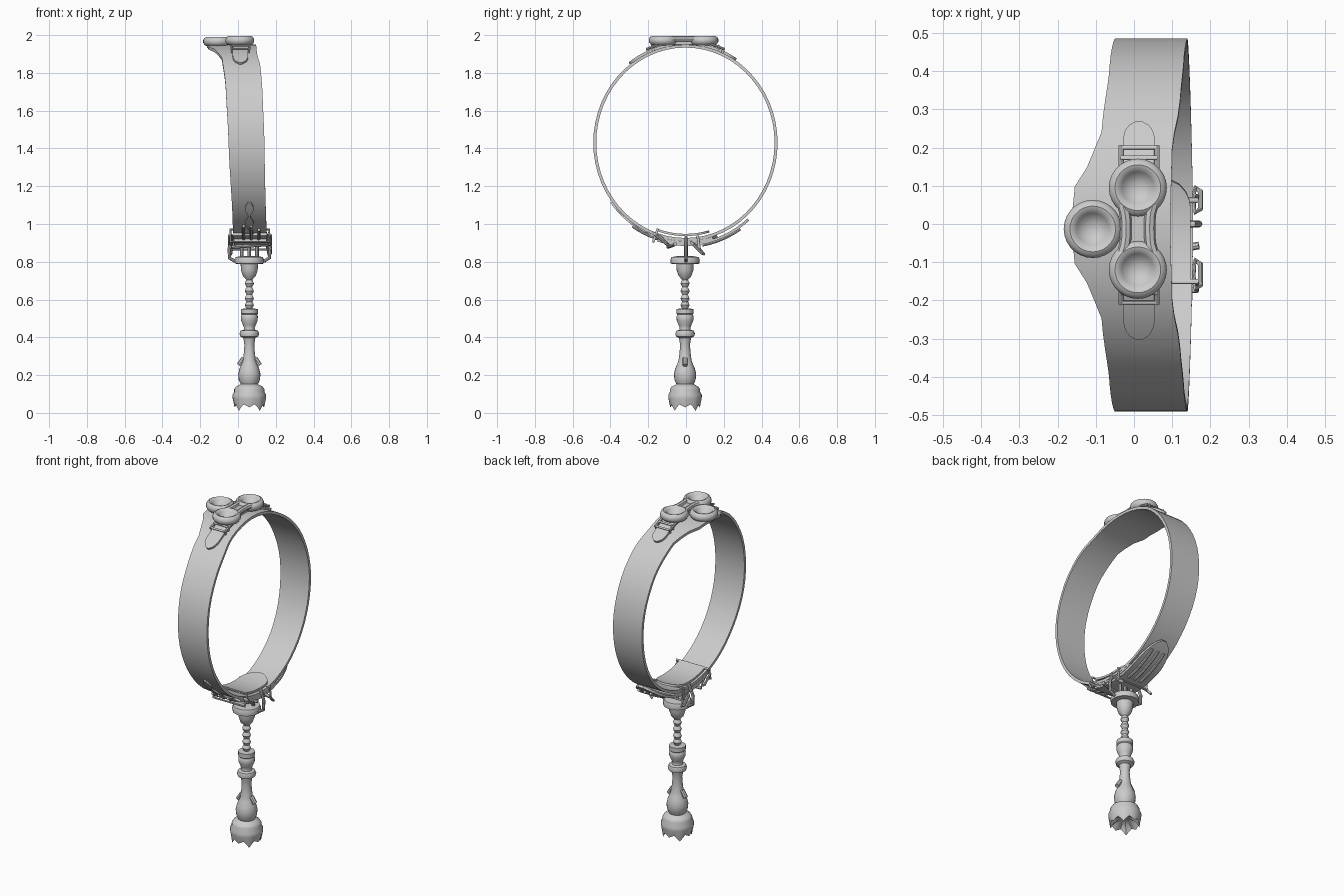
import bpy, bmesh
from math import sin, cos, pi, radians, sqrt
from mathutils import Vector

if "Cube" in bpy.data.objects:
    bpy.data.objects.remove(bpy.data.objects["Cube"])

grey = bpy.data.materials.new("plain grey")
grey.use_nodes = True
COLOUR = (0.6, 0.6, 0.6, 1)
grey.diffuse_color = COLOUR
grey.node_tree.nodes["Principled BSDF"].inputs["Base Color"].default_value = COLOUR


def finish(ob, angle=40):
    ob.data.materials.append(grey)
    bpy.ops.object.select_all(action="DESELECT")
    ob.select_set(True)
    bpy.context.view_layer.objects.active = ob
    if ob.type == "CURVE":
        bpy.ops.object.convert(target="MESH")
    bpy.ops.object.shade_smooth_by_angle(angle=radians(angle))


def mesh_object(name, bm):
    bmesh.ops.recalc_face_normals(bm, faces=bm.faces)
    me = bpy.data.meshes.new(name)
    bm.to_mesh(me)
    bm.free()
    ob = bpy.data.objects.new(name, me)
    bpy.context.collection.objects.link(ob)
    finish(ob)
    return ob


def on_band(x, deg, off=0.0):
    """Point on the hoop: deg runs from the top towards +y, off is outwards."""
    t = radians(deg)
    return Vector((x, -0.003 + (0.488 + off) * sin(t), 1.43 + (0.52 + off) * cos(t)))


def lerp_table(table, v):
    for (a, p), (b, q) in zip(table, table[1:]):
        if v <= b:
            f = (v - a) / (b - a)
            f = f * f * (3 - 2 * f) * 0.4 + f * 0.6
            return p + (q - p) * f
    return table[-1][1]


def strip(name, start, end, n, edges, off, thick, closed=False):
    """Curved strap with a rectangular section; edges(f, deg) gives both x limits."""
    bm = bmesh.new()
    rows = []
    for i in range(n if closed else n + 1):
        f = i / n
        deg = start + (end - start) * f
        a, b = edges(f, deg)
        rows.append([bm.verts.new(on_band(x, deg, o)) for x, o in
                     ((a, off), (b, off), (b, off - thick), (a, off - thick))])
    for i in range(n):
        r, s = rows[i], rows[(i + 1) % len(rows)]
        for k in range(4):
            m = (k + 1) % 4
            bm.faces.new((r[k], r[m], s[m], s[k]))
    if not closed:
        bm.faces.new(rows[0])
        bm.faces.new(rows[-1])
    return mesh_object(name, bm)


def wire(name, points, radius, closed=True):
    cu = bpy.data.curves.new(name, "CURVE")
    cu.dimensions = "3D"
    cu.bevel_depth = radius
    cu.bevel_resolution = 2
    cu.use_fill_caps = True
    sp = cu.splines.new("POLY")
    sp.points.add(len(points) - 1)
    for p, co in zip(sp.points, points):
        p.co = (*co, 1)
    sp.use_cyclic_u = closed
    ob = bpy.data.objects.new(name, cu)
    bpy.context.collection.objects.link(ob)
    finish(ob)


def lathe(name, profile, centre, n=20, ripple=None):
    bm = bmesh.new()
    rows = []
    for r, z in profile:
        row = []
        for k in range(n):
            a = 2 * pi * k / n
            dz = ripple(a, z) if ripple else 0
            row.append(bm.verts.new(Vector(centre) + Vector((r * cos(a), r * sin(a), z + dz))))
        rows.append(row)
    for r, s in zip(rows, rows[1:]):
        for k in range(n):
            m = (k + 1) % n
            bm.faces.new((r[k], r[m], s[m], s[k]))
    bm.faces.new(rows[0])
    bm.faces.new(rows[-1])
    return mesh_object(name, bm)


# Main hoop, flaring to one side at the crown
LEFT = [(0, -.165), (12, -.155), (20, -.115), (30, -.085), (55, -.065), (90, -.05), (135, -.03), (180, -.02)]
RIGHT = [(0, .095), (25, .1), (40, .12), (60, .13), (90, .14), (180, .155)]


def hoop_edges(f, deg):
    d = min(deg, 360 - deg)
    return lerp_table(LEFT, d), lerp_table(RIGHT, d)


strip("hoop_band", 0, 360, 60, hoop_edges, 0, 0.016, True)


# Strap overlaps at the bottom
def tongue(centre, half, tip):
    def edges(f, deg):
        w = half
        if f > 1 - tip:
            w = half * sqrt(max(0.03, 1 - ((f - 1 + tip) / tip) ** 2))
        return centre - w, centre + w
    return edges


strip("strap_tongue", 197, 139, 24, tongue(.065, .085, .35), .026, .014)
strip("strap_inner_flap", 199, 164, 14, tongue(.065, .083, .3), -.026, .012)
strip("strap_outer_layer", 203, 160, 14, tongue(.065, .088, .01), .012, .012)
strip("strap_front_tab", 204, 233, 16,
      lambda f, d: (.06 - .015 - .009 * cos(f * 15), .06 + .015 + .009 * cos(f * 15)), .009, .01)
for i, x in enumerate((.03, .07, .11)):
    wire(f"strap_ridge_{i}", [on_band(x, d, .03) for d in range(146, 172, 4)], .008, False)
    wire(f"strap_front_ridge_{i}", [on_band(x, d, .012) for d in range(190, 218 - 3 * i, 4)], .008, False)

# Crown cups and the bar joining two of them
CUP = [(.05, -.035), (.066, -.03), (.076, -.016), (.076, -.002), (.07, .01), (.06, .015),
       (.05, .012), (.042, .002), (.03, -.01), (.016, -.016), (.004, -.018)]
for name, x, y, z in (("back_cup", .01, .095, 1.98), ("front_cup", .01, -.12, 1.98), ("side_cup", -.108, -.013, 1.975)):
    lathe(name, CUP, (x, y, z), 28)
for x in (-.021, .041):
    wire("cup_bar_rail", [(x + (.012 if x > 0 else -.012) * (abs(y + .012) / .07) ** 3, y, 1.98)
                          for y in (-.075, -.055, -.035, -.012, .011, .03, .052)], .015, False)
bpy.ops.mesh.primitive_cube_add(size=1, location=(.01, -.012, 1.965))
bar = bpy.context.object
bar.name = "cup_bar_floor"
bar.scale = (.06, .13, .03)
finish(bar)

# Small straps and loops either side of the cups
for side, sgn, end in (("back", 1, 33), ("front", -1, 37)):
    strip(side + "_crown_tab", sgn * 12, sgn * end, 16, tongue(.013, .041, .3), .012, .014)
    for k, (d, top) in enumerate(((20, .028), (23.5, .022))):
        wire(f"{side}_crown_loop_{k}", [on_band(x, sgn * d, o) for x, o in
             ((-.032, 0), (-.032, top), (.058, top), (.058, 0))], .006)
    for x in (-.034, .06):
        wire(side + "_crown_link", [on_band(x, sgn * d, .022) for d in (15, 24)], .007, False)

# Bottom buckle frame with its hanging loops
wire("buckle_front_loop", [on_band(x, d, o) for x, d, o in
     ((-.04, 199, .035), (.165, 199, .035), (.165, 199, -.035), (-.04, 199, -.035))], .007)
wire("buckle_back_loop", [on_band(x, d, o) for x, d, o in
     ((-.03, 172, .05), (.165, 172, .05), (.165, 172, -.02), (-.03, 172, -.02))], .007)
wire("buckle_bar", [on_band(-.035, 190, .04), on_band(.17, 186, .02)], .01, False)
for x, out in ((-.035, -.012), (.16, .014)):
    for y0, y1, z in ((-.17, -.095, .95), (.03, .095, .9)):
        wire("buckle_side_ring", [(x, y0, z), (x + out, y0 + .01, z - .01), (x + out, y1 - .01, z - .055),
                                  (x, y1, z - .06), (x - out * .4, (y0 + y1) / 2, z - .02)], .007)
wire("hanger_loop", [(-.02, 0, .93), (-.047, 0, .87), (-.045, 0, .82), (-.02, 0, .805),
                     (.14, 0, .805), (.166, 0, .82), (.17, 0, .87), (.155, 0, .93)], .009)
for x in (.02, .06, .1):
    wire("hanger_post", [(x, 0, .8), (x, 0, .91)], .01, False)

# Turned pendant: cap, chain beads, shaft and bulb
AXIS = (.06, -.005, 0)
lathe("pendant_cap", [(.04, .83), (.072, .825), (.078, .81), (.076, .79), (.046, .787), (.044, .755),
                      (.034, .725), (.016, .705), (.012, .7)], AXIS)
for i, z in enumerate((.685, .645, .605, .57)):
    lathe(f"chain_bead_{i}", [(.01, z + .026), (.018, z + .015), (.024, z), (.017, z - .015), (.009, z - .026)], AXIS, 12)
lathe("pendant_shaft", [(.02, .553), (.045, .55), (.045, .525), (.04, .52), (.045, .512), (.044, .49), (.034, .465),
                        (.028, .45), (.03, .44), (.046, .435), (.052, .42), (.048, .405), (.032, .397), (.03, .385),
                        (.026, .36), (.029, .32), (.034, .28), (.04, .262), (.052, .235), (.059, .205),
                        (.056, .175), (.045, .15), (.04, .14)], AXIS)
for sgn in (1, -1):
    wire("shaft_shoulder", [(.06 + sgn * .03, -.005, .29), (.06 + sgn * .055, -.005, .252)], .013, False)


# Flared foot with pointed petals
def petals(a, z):
    low = max(0, (.075 - z) / .03)
    tip = max(0, 1 - abs((a * 4 / pi) % 2 - 1) * 2.2)
    lesser = max(0, 1 - abs((a * 4 / pi + 1) % 2 - 1) * 2.2)
    return -min(low, 1) * (.034 * tip + .016 * lesser)


lathe("pendant_foot", [(.038, .155), (.05, .15), (.072, .138), (.08, .125), (.08, .112), (.089, .095), (.088, .075),
                       (.078, .045), (.06, .06), (.03, .07)], AXIS, 32, petals)
